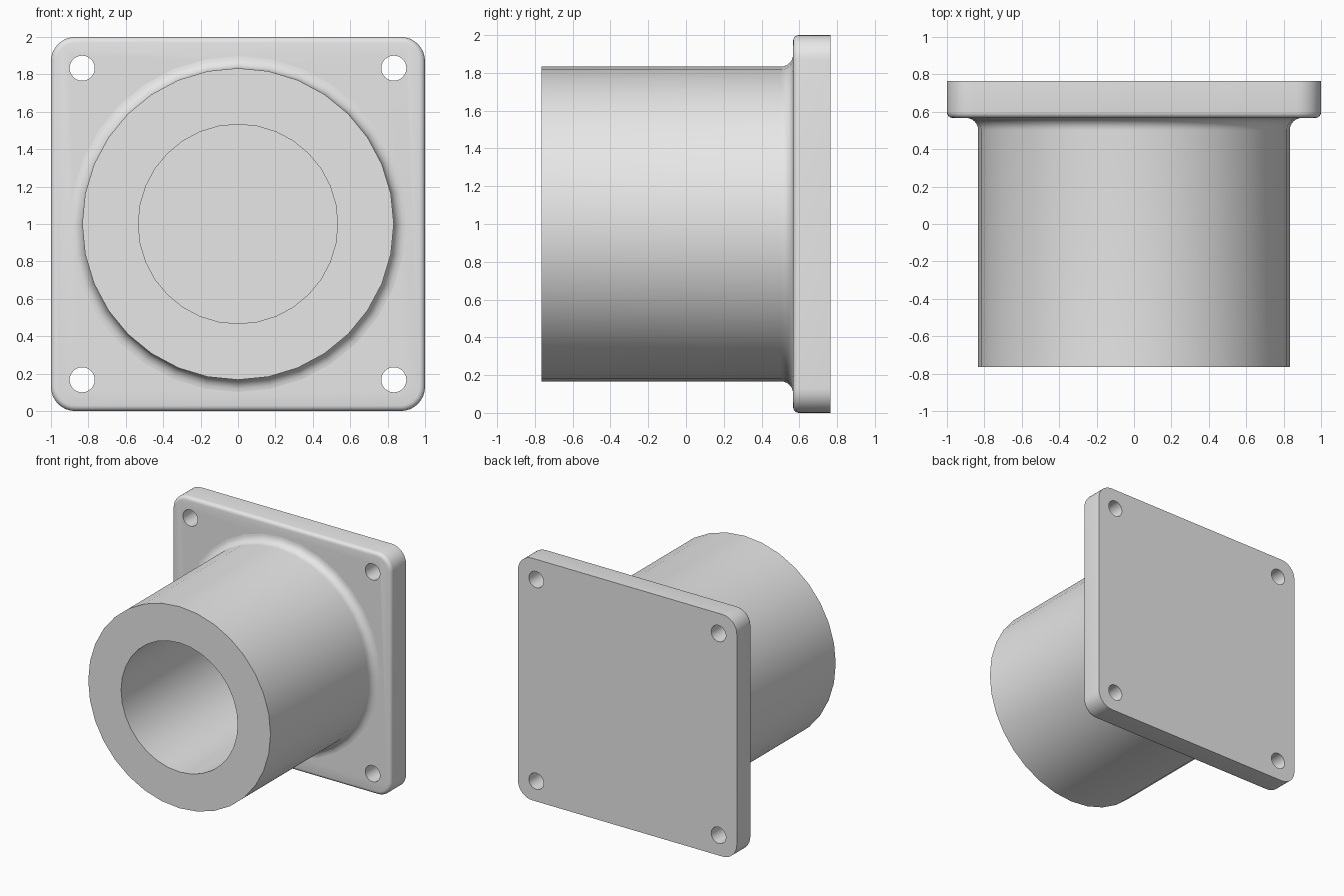
import bpy, bmesh
from math import pi, sin, cos
from mathutils import Matrix, Vector

cube = bpy.data.objects.get("Cube")
if cube:
    bpy.data.objects.remove(cube, do_unlink=True)

BACK, FRONT, PLATE_FRONT = 0.765, -0.765, 0.567
CENTRE_Z = 1.0
SEGMENTS = 32

grey = bpy.data.materials.new("light_grey")
grey.use_nodes = True
grey.diffuse_color = (0.8, 0.8, 0.8, 1)
grey.node_tree.nodes["Principled BSDF"].inputs["Base Color"].default_value = (0.8, 0.8, 0.8, 1)


def make_object(name, bm):
    bmesh.ops.recalc_face_normals(bm, faces=bm.faces)
    mesh = bpy.data.meshes.new(name)
    bm.to_mesh(mesh)
    bm.free()
    mesh.materials.append(grey)
    obj = bpy.data.objects.new(name, mesh)
    bpy.context.collection.objects.link(obj)
    return obj


def activate(obj):
    bpy.ops.object.select_all(action='DESELECT')
    obj.select_set(True)
    bpy.context.view_layer.objects.active = obj


# Square flange: rounded corners, softened front rim, flat back
bm = bmesh.new()
thickness = BACK - PLATE_FRONT
bmesh.ops.create_cube(bm, size=1, matrix=Matrix.Translation((0, (BACK + PLATE_FRONT) / 2, CENTRE_Z))
                      @ Matrix.Diagonal((2, thickness, 2, 1)))
corners = [e for e in bm.edges if abs(e.verts[0].co.y - e.verts[1].co.y) > 0.1]
bmesh.ops.bevel(bm, geom=corners, offset=0.13, offset_type='OFFSET',
                segments=8, profile=0.5, affect='EDGES')
rim = [e for e in bm.edges if all(v.co.y < PLATE_FRONT + 0.001 for v in e.verts)]
bmesh.ops.bevel(bm, geom=rim, offset=0.03, offset_type='OFFSET',
                segments=4, profile=0.5, affect='EDGES')
flange = make_object("flange", bm)

# Four bolt holes through the flange
bm = bmesh.new()
for x in (-0.833, 0.833):
    for z in (-0.833, 0.833):
        place = Matrix.Translation((x, (BACK + PLATE_FRONT) / 2, CENTRE_Z + z))
        bmesh.ops.create_cone(bm, cap_ends=True, segments=SEGMENTS, radius1=0.067, radius2=0.067,
                              depth=0.5, matrix=place @ Matrix.Rotation(pi / 2, 4, 'X'))
cutter = make_object("bolt_hole_cutter", bm)
cutter.hide_render = True
holes = flange.modifiers.new("bolt_holes", 'BOOLEAN')
holes.operation = 'DIFFERENCE'
holes.solver = 'EXACT'
holes.object = cutter
activate(flange)
bpy.ops.object.modifier_apply(modifier=holes.name)
bpy.data.objects.remove(cutter, do_unlink=True)

# Thick sleeve with a blind bore, filleted into the flange
BORE, OUTER, FILLET = 0.533, 0.833, 0.065
profile = [(BORE, PLATE_FRONT + 0.03), (BORE, FRONT), (OUTER, FRONT)]
for i in range(7):
    a = i / 6 * pi / 2
    profile.append((OUTER + FILLET * (1 - cos(a)), PLATE_FRONT - FILLET * (1 - sin(a))))
profile.append((OUTER + FILLET, PLATE_FRONT + 0.03))

bm = bmesh.new()
rings = []
for s in range(SEGMENTS):
    a = 2 * pi * s / SEGMENTS
    rings.append([bm.verts.new(Vector((r * cos(a), y, CENTRE_Z + r * sin(a)))) for r, y in profile])
count = len(profile)
for s in range(SEGMENTS):
    here, there = rings[s], rings[(s + 1) % SEGMENTS]
    for i in range(count):
        j = (i + 1) % count
        bm.faces.new((here[i], here[j], there[j], there[i]))
sleeve = make_object("sleeve", bm)

# Smooth the round surfaces, keep the machined edges crisp
for obj in (flange, sleeve):
    activate(obj)
    bpy.ops.object.shade_smooth_by_angle(angle=pi / 6)
